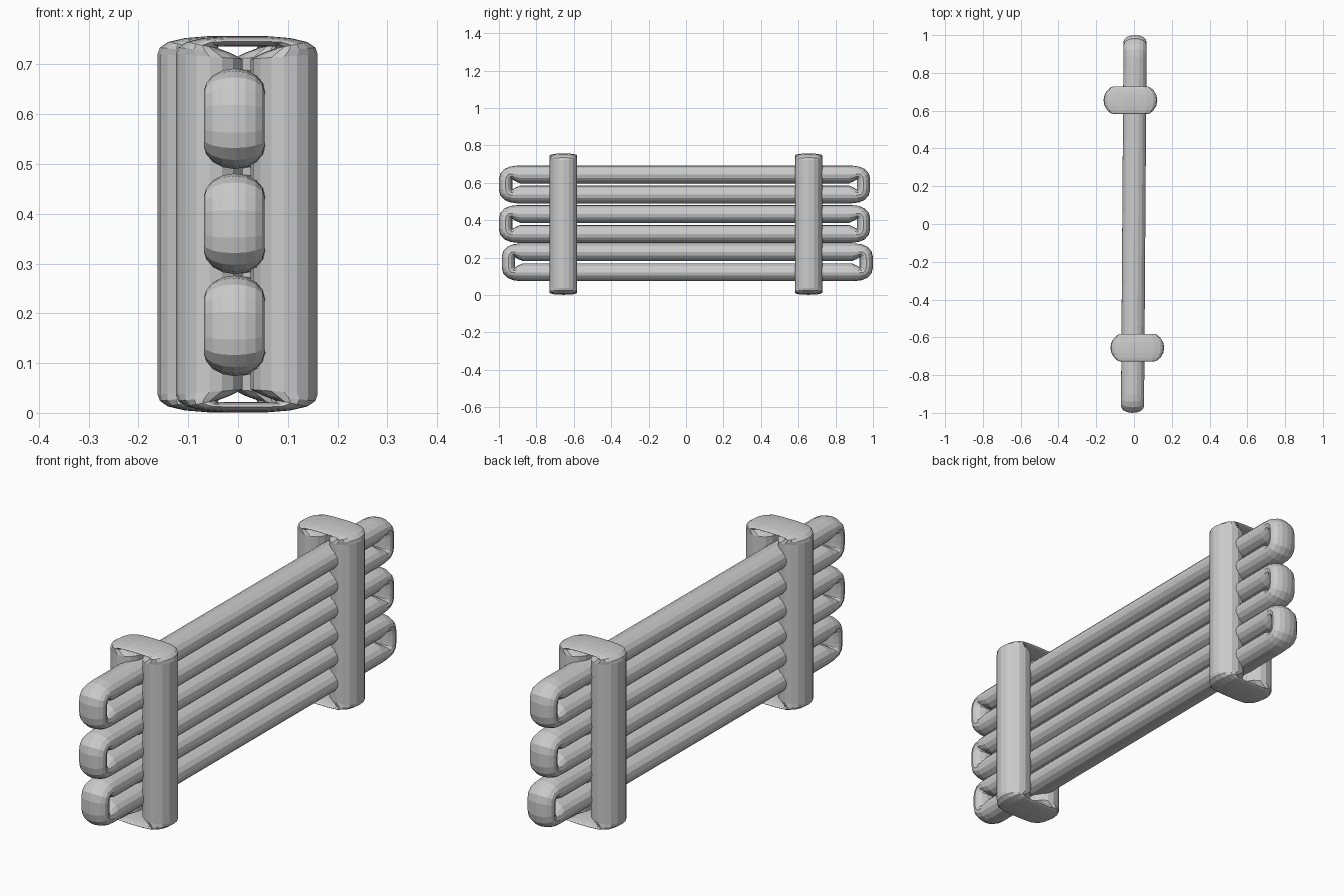
import bpy, bmesh
from math import cos, sin, tau
from mathutils import Vector, Matrix

if "Cube" in bpy.data.objects:
    bpy.data.objects.remove(bpy.data.objects["Cube"])

SIDES = 16


def make_loop(name, quarter, half_width, axes, location, turn=0.0):
    """Closed tube from a quarter of (outer long, outer short, inner long, inner short)."""
    long, short, wide = axes
    stations = []
    for su, sv, flip in ((1, 1, False), (1, -1, True), (-1, -1, False), (-1, 1, True)):
        for ou, ov, iu, iv in (quarter[::-1] if flip else quarter):
            stations.append((long * ou * su + short * ov * sv,
                             long * iu * su + short * iv * sv))
    bm = bmesh.new()
    rings = []
    for outer, inner in stations:
        mid, arm = (outer + inner) / 2, (outer - inner) / 2
        rings.append([bm.verts.new(mid + arm * cos(tau * k / SIDES)
                                   + wide * half_width * sin(tau * k / SIDES))
                      for k in range(SIDES)])
    for i, a in enumerate(rings):
        b = rings[(i + 1) % len(rings)]
        for k in range(SIDES):
            n = (k + 1) % SIDES
            bm.faces.new((a[k], a[n], b[n], b[k]))
    bmesh.ops.recalc_face_normals(bm, faces=bm.faces)
    mesh = bpy.data.meshes.new(name)
    bm.to_mesh(mesh)
    bm.free()
    obj = bpy.data.objects.new(name, mesh)
    bpy.context.collection.objects.link(obj)
    obj.matrix_world = Matrix.Translation(location) @ Matrix.Rotation(turn, 4, 'Z')
    return obj


X, Y, Z = Vector((1, 0, 0)), Vector((0, 1, 0)), Vector((0, 0, 1))

# Long horizontal loops, slightly turned
rail = [(0.895, 0.101, 0.88, 0.006), (0.932, 0.096, 0.905, 0.017),
        (0.963, 0.083, 0.918, 0.026), (0.985, 0.059, 0.921, 0.024),
        (0.9925, 0.028, 0.921, 0.012)]
for name, y, z in (("lower_rail_loop", 0.0075, 0.175),
                   ("middle_rail_loop", -0.0075, 0.380),
                   ("upper_rail_loop", -0.0075, 0.591)):
    make_loop(name, rail, 0.061, (Y, Z, X), (-0.001, y, z), -0.007)

# Upright loops clasping the rails, with thin straps at top and bottom
post = [(0.342, 0.1425, 0.332, 0.008), (0.355, 0.138, 0.344, 0.032),
        (0.366, 0.122, 0.353, 0.056), (0.374, 0.088, 0.357, 0.058),
        (0.378, 0.040, 0.357, 0.030)]
for name, x, y in (("front_post_loop", 0.0175, -0.655), ("back_post_loop", -0.019, 0.655)):
    make_loop(name, post, 0.0735, (Z, X, Y), (x, y, 0.379))
